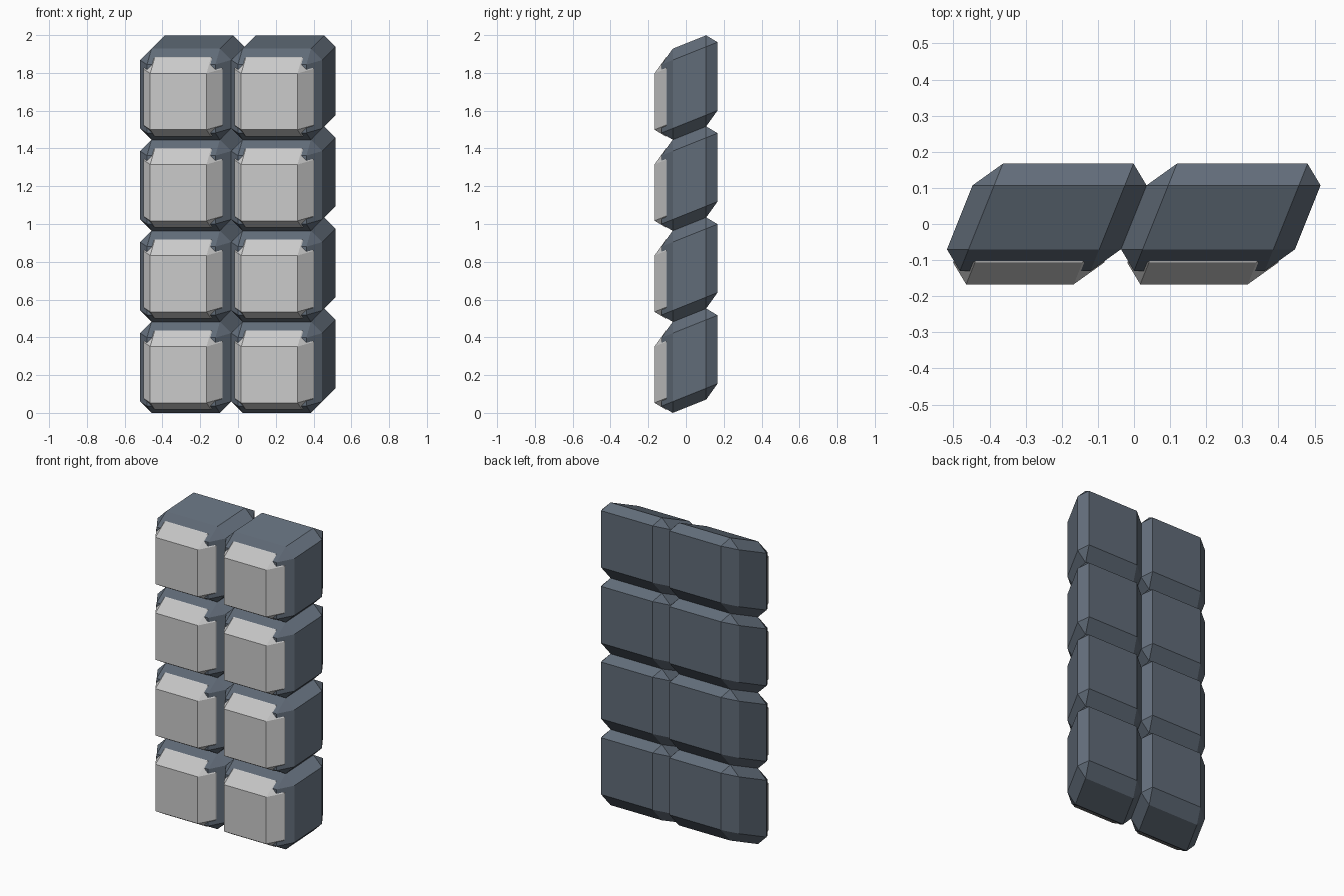
import bpy, bmesh
from mathutils import Matrix

if "Cube" in bpy.data.objects:
    bpy.data.objects.remove(bpy.data.objects["Cube"])

SHEAR = 0.4      # sideways and upward lean per unit of depth
PITCH = 0.482    # block spacing
CHAMFER = 0.06


def material(name, rgb):
    m = bpy.data.materials.new(name)
    m.diffuse_color = (*rgb, 1)
    m.use_nodes = True
    m.node_tree.nodes["Principled BSDF"].inputs["Base Color"].default_value = m.diffuse_color
    return m


def leaning_box(name, size, y_front, y_back, mat):
    """Chamfered box, leaned towards +x and +z with depth."""
    bm = bmesh.new()
    bmesh.ops.create_cube(bm, size=1)
    bm.transform(Matrix.Translation((0, (y_front + y_back) / 2, 0))
                 @ Matrix.Diagonal((size, y_back - y_front, size, 1)))
    bmesh.ops.bevel(bm, geom=bm.edges[:], offset=CHAMFER, segments=1,
                    affect='EDGES', profile=0.5)
    lean = Matrix.Identity(4)
    lean[0][1] = lean[2][1] = SHEAR
    bm.transform(lean)
    bmesh.ops.recalc_face_normals(bm, faces=bm.faces[:])
    mesh = bpy.data.meshes.new(name)
    bm.to_mesh(mesh)
    bm.free()
    mesh.materials.append(mat)
    return mesh


slate = material("slate", (0.12, 0.15, 0.19))
grey = material("light_grey", (0.75, 0.77, 0.78))

# outer shell, and the core that pokes out of its front
shell = leaning_box("block_shell", PITCH, -0.13, 0.167, slate)
core = leaning_box("block_core", 0.418, -0.167, 0.166, grey)

# two columns of four blocks
for row in range(4):
    for col in range(2):
        for mesh in (shell, core):
            ob = bpy.data.objects.new(f"{mesh.name}_{row + 1}_{col + 1}", mesh)
            ob.location = ((col - 0.5) * PITCH - 0.008, 0,
                           0.028 + (row + 0.5) * PITCH)
            bpy.context.collection.objects.link(ob)
